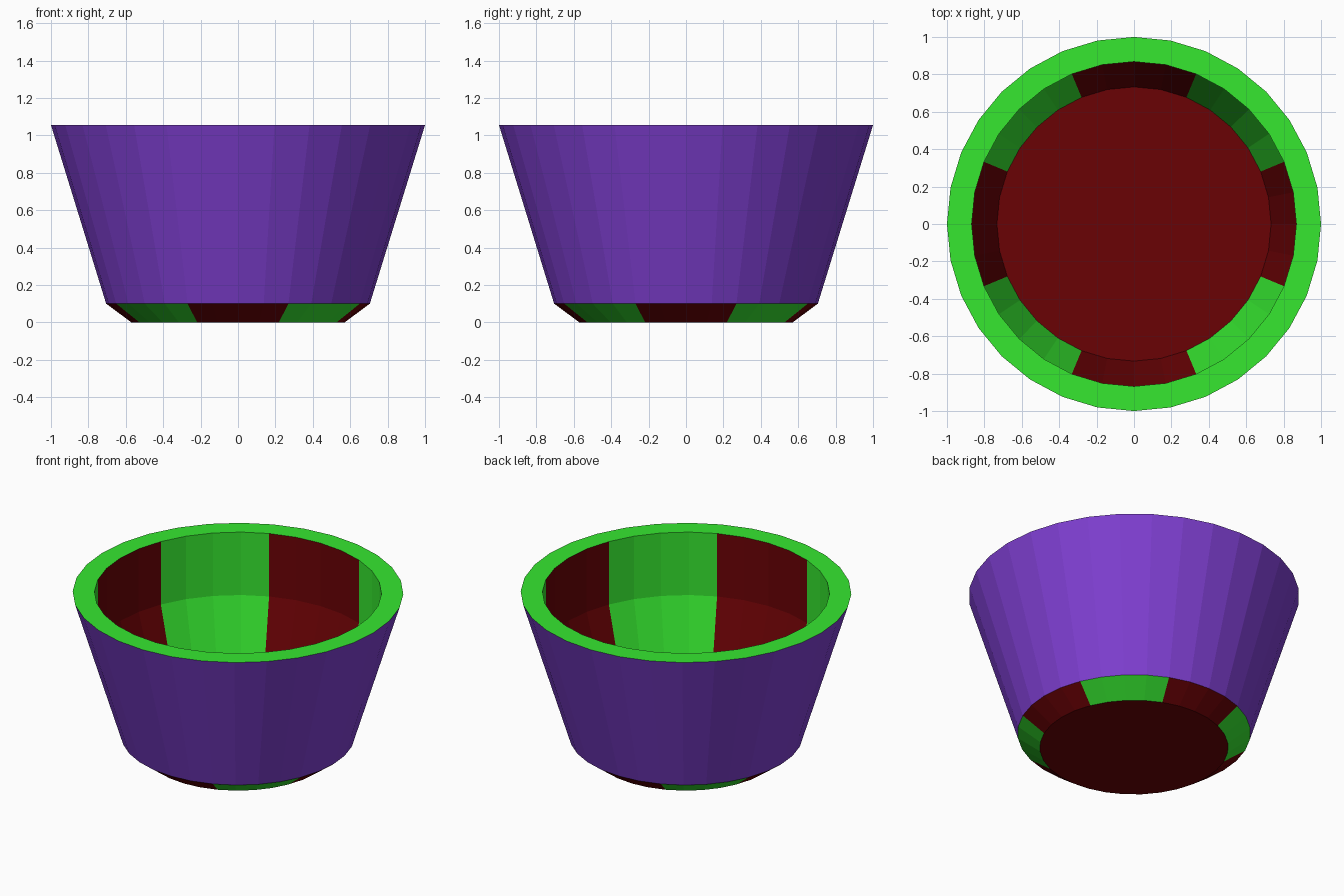
import bpy, bmesh, math

if "Cube" in bpy.data.objects:
    bpy.data.objects.remove(bpy.data.objects["Cube"])

SIDES = 32


def material(name, rgb):
    # sRGB 0-255 to linear
    lin = [((c / 255 + 0.055) / 1.055) ** 2.4 if c > 10 else c / 255 / 12.92 for c in rgb]
    m = bpy.data.materials.new(name)
    m.diffuse_color = (*lin, 1)
    m.use_nodes = True
    m.node_tree.nodes["Principled BSDF"].inputs["Base Color"].default_value = m.diffuse_color
    return m


purple = material("purple", (127, 63, 210))
green = material("green", (54, 231, 48))
red = material("dark red", (106, 2, 5))
PURPLE, GREEN, RED = 0, 1, 2

# Bowl profile (radius, height): foot, shoulder, rim, upright lip,
# then a thin tapering wall down to the inner floor
profile = [(0.57, 0.0), (0.705, 0.10), (1.0, 1.055), (0.868, 1.055),
           (0.868, 0.635), (0.733, 0.198)]


def ring(bm, r, z):
    step = 2 * math.pi / SIDES
    return [bm.verts.new((r * math.cos(i * step), r * math.sin(i * step), z))
            for i in range(SIDES)]


def sector_colour(i):
    # Alternating 45 degree panels: red on the axes, green on the diagonals
    angle = (i + 0.5) * 360 / SIDES
    return RED if int((angle + 22.5) // 45) % 2 == 0 else GREEN


bm = bmesh.new()
rings = [ring(bm, r, z) for r, z in profile]
for band, (a, b) in enumerate(zip(rings, rings[1:])):
    for i in range(SIDES):
        j = (i + 1) % SIDES
        face = bm.faces.new((a[i], a[j], b[j], b[i]))
        if band == 1:        # outer wall
            face.material_index = PURPLE
        elif band == 2:      # rim
            face.material_index = GREEN
        else:                # foot bevel and inner walls
            face.material_index = sector_colour(i)

# Underside and inner floor
for face in (bm.faces.new(rings[0][::-1]), bm.faces.new(rings[-1])):
    face.material_index = RED

bmesh.ops.recalc_face_normals(bm, faces=bm.faces)
mesh = bpy.data.meshes.new("bowl")
bm.to_mesh(mesh)
bm.free()
for m in (purple, green, red):
    mesh.materials.append(m)
bpy.context.collection.objects.link(bpy.data.objects.new("bowl", mesh))
